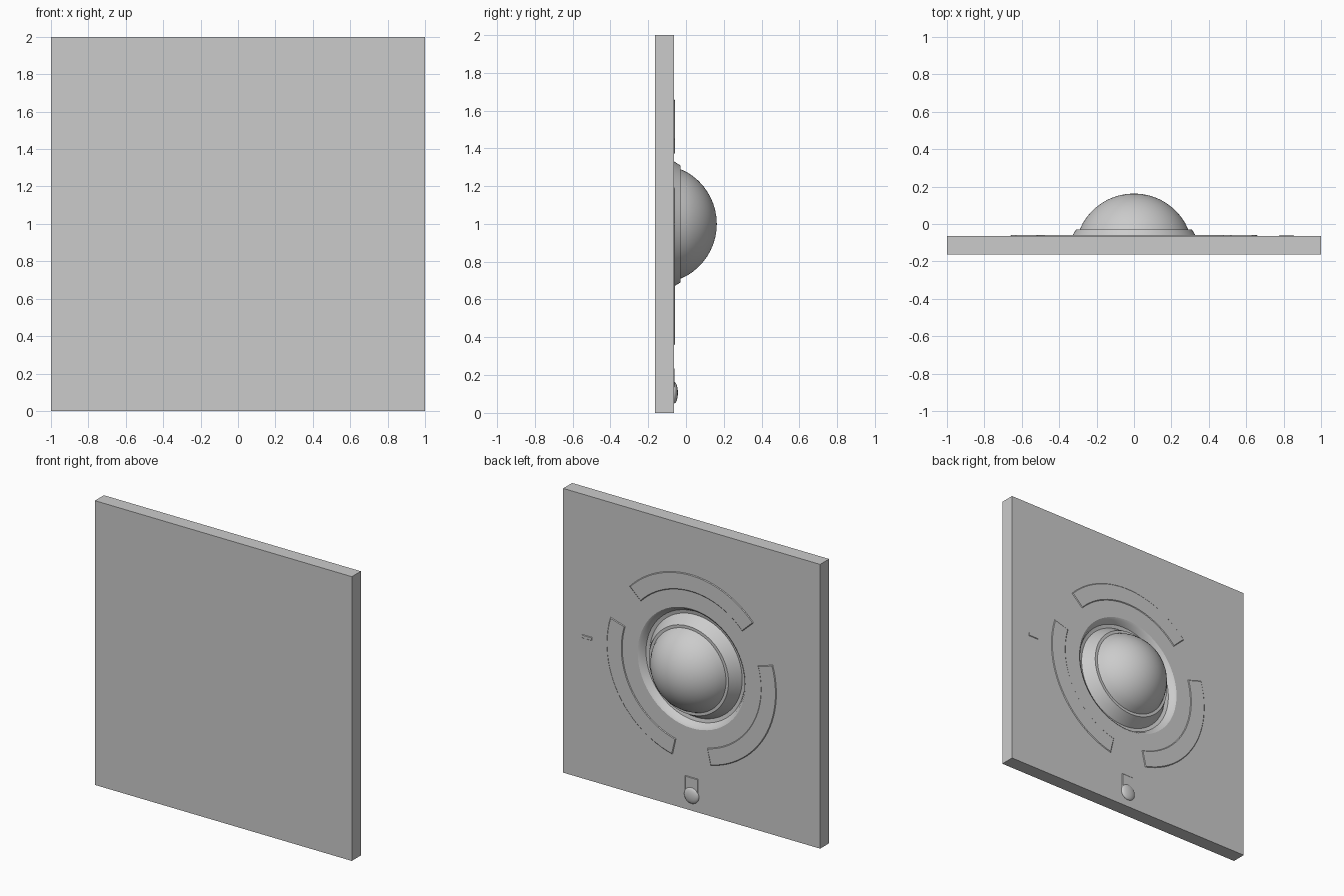
import bpy, bmesh, math
from math import sin, cos, pi, radians

if "Cube" in bpy.data.objects:
    bpy.data.objects.remove(bpy.data.objects["Cube"])

FRONT, BACK = -0.163, -0.063   # slab faces in y
N = 64                         # sides around the centre


def finish(name, bm):
    bmesh.ops.recalc_face_normals(bm, faces=bm.faces)
    mesh = bpy.data.meshes.new(name)
    bm.to_mesh(mesh)
    bm.free()
    obj = bpy.data.objects.new(name, mesh)
    bpy.context.collection.objects.link(obj)
    mesh.shade_smooth()
    mesh.set_sharp_from_angle(angle=radians(30))
    return obj


def ring(bm, radius, y, square=False):
    verts = []
    for i in range(N):
        a = 2 * pi * i / N
        r = radius / max(abs(cos(a)), abs(sin(a))) if square else radius
        verts.append(bm.verts.new((r * cos(a), y, 1 + r * sin(a))))
    return verts


def bridge(bm, a, b):
    n = len(a)
    for i in range(n):
        j = (i + 1) % n
        bm.faces.new((a[i], a[j], b[j], b[i]))


def raised_panel(name, outline, inset_outline, height):
    # thin pad on the back face with slightly sloped edges
    bm = bmesh.new()
    levels = [(outline, BACK - 0.01), (outline, BACK), (inset_outline, BACK + height)]
    loops = [[bm.verts.new((x, y, z)) for x, z in pts] for pts, y in levels]
    for a, b in zip(loops, loops[1:]):
        bridge(bm, a, b)
    bm.faces.new(loops[0])
    bm.faces.new(loops[-1])
    return finish(name, bm)


# Square slab with the circular trough and raised collar
bm = bmesh.new()
collar = [(0.42, BACK), (0.405, -0.072), (0.385, -0.105), (0.36, -0.11),
          (0.33, BACK), (0.31, -0.03), (0.29, -0.03)]
loops = [ring(bm, 1, FRONT, True), ring(bm, 1, BACK, True)]
loops += [ring(bm, r, y) for r, y in collar]
for a, b in zip(loops, loops[1:]):
    bridge(bm, a, b)
bm.faces.new(loops[0])

# Central dome continuing from the collar
R, CY, STEPS = 0.316, -0.153, 10
start = math.asin(0.29 / R)
prev = loops[-1]
for k in range(1, STEPS):
    t = start * (1 - k / STEPS)
    cur = ring(bm, R * sin(t), CY + R * cos(t))
    bridge(bm, prev, cur)
    prev = cur
apex = bm.verts.new((0, CY + R, 1))
for i in range(N):
    bm.faces.new((prev[i], prev[(i + 1) % N], apex))
finish("slab_with_dome", bm)


# Three curved pads around the dome
def arc_outline(mid, half, r_in, r_out, steps=24):
    angles = [radians(mid - half + 2 * half * i / steps) for i in range(steps + 1)]
    return ([(r_out * cos(a), 1 + r_out * sin(a)) for a in angles] +
            [(r_in * cos(a), 1 + r_in * sin(a)) for a in reversed(angles)])


for n, mid in enumerate((90, 210, 330)):
    raised_panel(f"arc_pad_{n + 1}", arc_outline(mid, 47, 0.54, 0.66),
                 arc_outline(mid, 46.5, 0.545, 0.655), 0.004)


# Small side mark and the tab above the stud
def box_outline(cx, cz, w, h):
    return [(cx + sx * w, cz + sz * h) for sx, sz in ((-1, -1), (1, -1), (1, 1), (-1, 1))]


raised_panel("side_mark", box_outline(0.815, 1.0, 0.04, 0.012),
             box_outline(0.815, 1.0, 0.037, 0.009), 0.004)
raised_panel("stud_tab", box_outline(0, 0.18, 0.05, 0.055),
             box_outline(0, 0.18, 0.046, 0.051), 0.003)

# Small round stud near the bottom edge
bm = bmesh.new()
bmesh.ops.create_uvsphere(bm, u_segments=24, v_segments=12, radius=1)
for v in bm.verts:
    x, y, z = v.co
    v.co = (x * 0.057, BACK + y * 0.02, 0.107 + z * 0.057)
finish("stud", bm)
